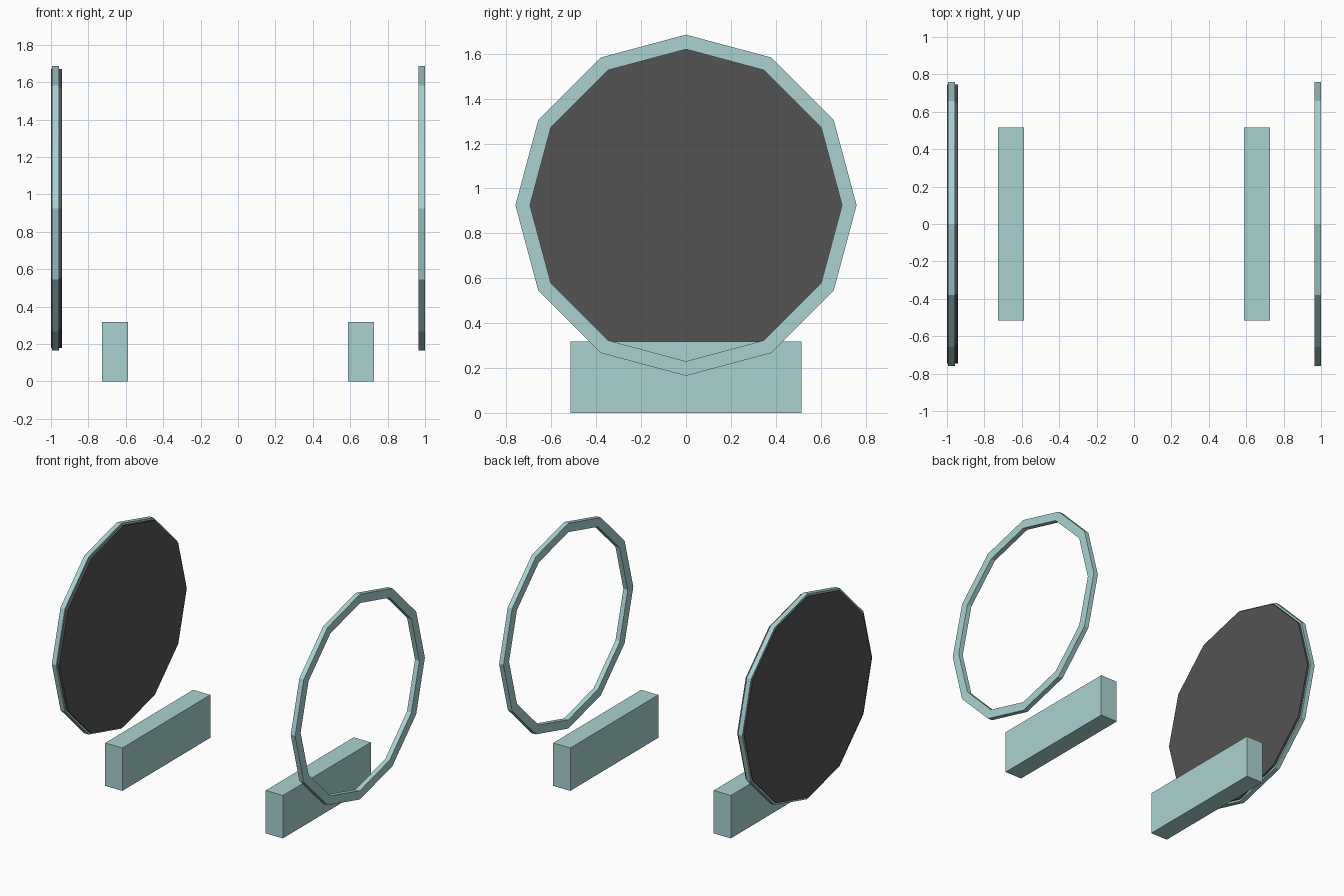
import bpy, bmesh
from math import sin, cos, tau

cube = bpy.data.objects.get("Cube")
if cube:
    bpy.data.objects.remove(cube, do_unlink=True)

SIDES = 12
CENTRE_Z = 0.925


def material(name, colour):
    m = bpy.data.materials.new(name)
    m.use_nodes = True
    m.diffuse_color = colour
    m.node_tree.nodes["Principled BSDF"].inputs["Base Color"].default_value = colour
    return m


teal = material("pale teal", (0.40, 0.65, 0.64, 1))
dark = material("charcoal", (0.087, 0.087, 0.087, 1))


def add_object(name, bm, mat):
    bmesh.ops.recalc_face_normals(bm, faces=bm.faces)
    mesh = bpy.data.meshes.new(name)
    bm.to_mesh(mesh)
    bm.free()
    mesh.materials.append(mat)
    obj = bpy.data.objects.new(name, mesh)
    bpy.context.collection.objects.link(obj)
    return obj


def polygon(bm, x, radius):
    """Twelve-sided loop facing along x, with a corner at the top."""
    return [bm.verts.new((x, radius * sin(tau * i / SIDES),
                          CENTRE_Z + radius * cos(tau * i / SIDES)))
            for i in range(SIDES)]


def bridge(bm, a, b):
    for i in range(SIDES):
        j = (i + 1) % SIDES
        bm.faces.new((a[i], a[j], b[j], b[i]))


def ring(name, x0, x1, outer, inner):
    bm = bmesh.new()
    loops = [polygon(bm, x, r) for x, r in
             ((x0, outer), (x1, outer), (x1, inner), (x0, inner))]
    for k in range(4):
        bridge(bm, loops[k], loops[(k + 1) % 4])
    return add_object(name, bm, teal)


def disc(name, x0, x1, radius):
    bm = bmesh.new()
    a, b = polygon(bm, x0, radius), polygon(bm, x1, radius)
    bridge(bm, a, b)
    bm.faces.new(a)
    bm.faces.new(b)
    return add_object(name, bm, dark)


def block(name, x):
    bm = bmesh.new()
    bmesh.ops.create_cube(bm, size=1)
    bmesh.ops.scale(bm, vec=(0.14, 1.03, 0.318), verts=bm.verts)
    bmesh.ops.translate(bm, vec=(x, 0, 0.159), verts=bm.verts)
    return add_object(name, bm, teal)


# Upright rings, the right one filled by a dark disc
ring("left_ring", 0.964, 1.0, 0.76, 0.695)
ring("right_ring", -0.994, -0.958, 0.76, 0.695)
disc("right_disc", -1.0, -0.942, 0.746)

# Long base blocks
block("left_block", 0.658)
block("right_block", -0.658)
